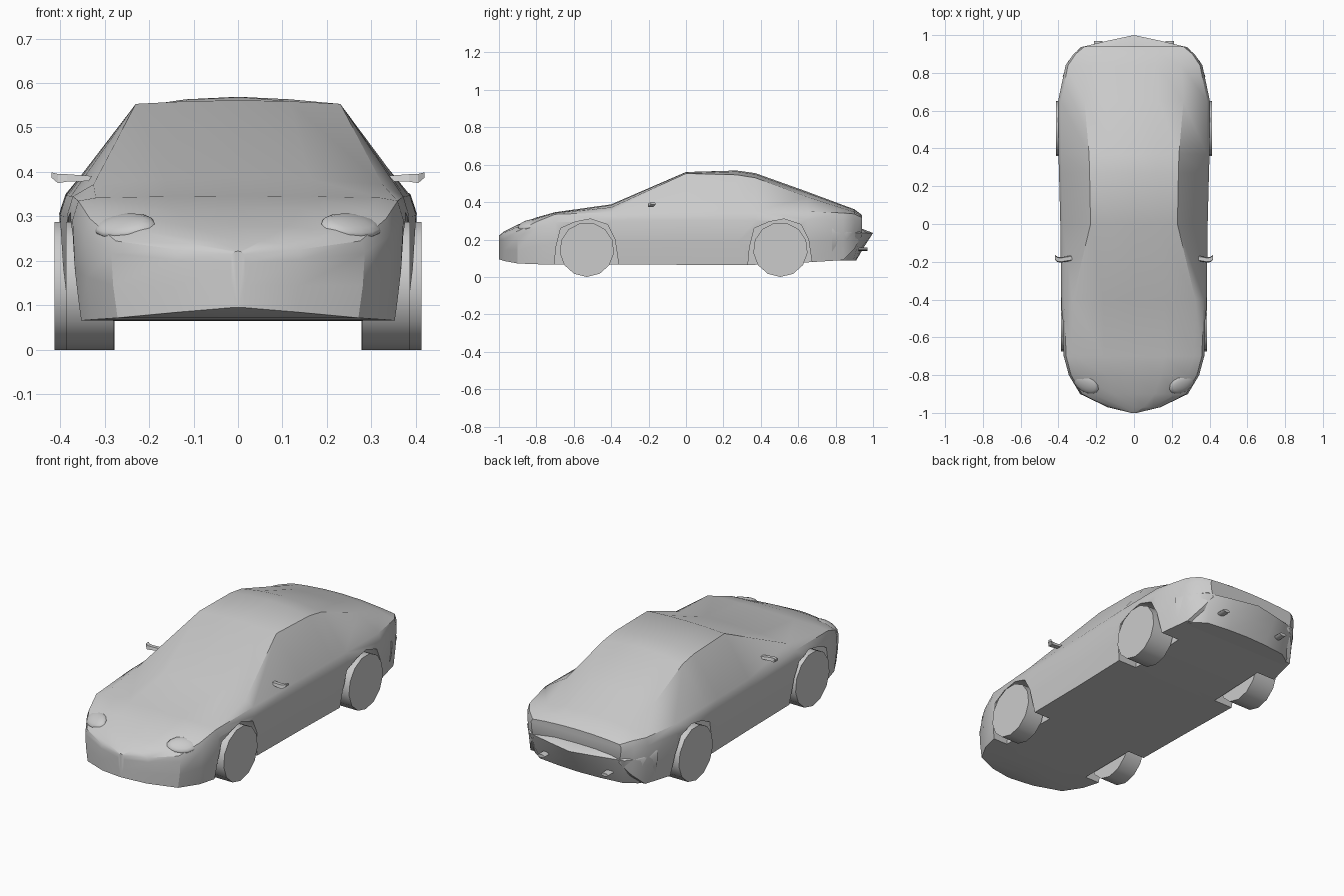
import bpy, bmesh, math
from mathutils import Matrix

if "Cube" in bpy.data.objects:
    bpy.data.objects.remove(bpy.data.objects["Cube"])


def make_object(name, bm, smooth=None):
    bmesh.ops.recalc_face_normals(bm, faces=bm.faces)
    mesh = bpy.data.meshes.new(name)
    bm.to_mesh(mesh)
    bm.free()
    ob = bpy.data.objects.new(name, mesh)
    bpy.context.collection.objects.link(ob)
    if smooth:
        shade(ob, smooth)
    return ob


def activate(ob):
    bpy.ops.object.select_all(action='DESELECT')
    ob.select_set(True)
    bpy.context.view_layer.objects.active = ob


def shade(ob, degrees):
    activate(ob)
    bpy.ops.object.shade_smooth_by_angle(angle=math.radians(degrees))


def loft(name, rings, smooth=None):
    """Skin a list of closed rings and cap both ends."""
    bm = bmesh.new()
    rows = [[bm.verts.new(p) for p in ring] for ring in rings]
    n = len(rows[0])
    for a, b in zip(rows, rows[1:]):
        for i in range(n):
            j = (i + 1) % n
            bm.faces.new((a[i], a[j], b[j], b[i]))
    bm.faces.new(rows[0])
    bm.faces.new(rows[-1])
    return make_object(name, bm, smooth)


def body_ring(y, w, zb, zs, we, ze, zc):
    """Cross-section: floor, side, shoulder, roof edge, crowned top."""
    zside = zs - 0.16 * (zs - zb)
    half = [(w * 0.95, zb), (w * 0.985, (zb + zside) / 2), (w, zside),
            (w * 0.965, zs), (we, ze), (we * 0.5, ze + (zc - ze) * 0.75)]
    pts = [(0, zb)] + half + [(0, zc)] + [(-x, z) for x, z in reversed(half)]
    return [(x, y, z) for x, z in pts]


# Body: y, half width, floor z, shoulder z, roof edge x, roof edge z, centre z
stations = [
    (-1.00, 0.015, 0.095, 0.215, 0.010, 0.219, 0.222),
    (-0.97, 0.140, 0.085, 0.225, 0.100, 0.238, 0.245),
    (-0.90, 0.285, 0.072, 0.245, 0.220, 0.268, 0.280),
    (-0.80, 0.345, 0.068, 0.295, 0.285, 0.312, 0.318),
    (-0.70, 0.372, 0.066, 0.335, 0.320, 0.342, 0.346),
    (-0.40, 0.385, 0.066, 0.345, 0.325, 0.372, 0.388),
    (0.00, 0.390, 0.065, 0.345, 0.230, 0.553, 0.561),
    (0.27, 0.397, 0.065, 0.347, 0.235, 0.546, 0.569),
    (0.37, 0.400, 0.065, 0.349, 0.238, 0.530, 0.555),
    (0.65, 0.402, 0.078, 0.350, 0.262, 0.428, 0.455),
    (0.84, 0.362, 0.090, 0.342, 0.250, 0.366, 0.384),
    (0.90, 0.320, 0.150, 0.337, 0.230, 0.348, 0.362),
    (0.94, 0.270, 0.220, 0.318, 0.190, 0.325, 0.332),
]
body = loft("car_body", [body_ring(*s) for s in stations])

# Wheel arch openings
arch = [(-0.18, 0.0), (-0.165, 0.16), (-0.14, 0.26), (-0.06, 0.295),
        (0.02, 0.310), (0.11, 0.28), (0.15, 0.20), (0.18, 0.0)]
for y in (-0.53, 0.505):
    for side in (-1, 1):
        cutter = loft("arch_cutter", [[(side * x, y + a, b) for a, b in arch]
                                      for x in (0.265, 0.6)])
        cutter.hide_render = True
        mod = body.modifiers.new("arch", 'BOOLEAN')
        mod.object = cutter
        mod.solver = 'EXACT'
        activate(body)
        bpy.ops.object.modifier_apply(modifier=mod.name)
        bpy.data.objects.remove(cutter)
shade(body, 32)

# Rear bumper: stacked plan outlines
levels = [
    (0.088, [(0.350, 0.78), (0.310, 0.85), (0.250, 0.89), (0.12, 0.905), (0, 0.91)]),
    (0.165, [(0.370, 0.78), (0.335, 0.86), (0.265, 0.92), (0.13, 0.945), (0, 0.955)]),
    (0.235, [(0.378, 0.78), (0.350, 0.86), (0.285, 0.935), (0.14, 0.97), (0, 1.0)]),
    (0.258, [(0.374, 0.78), (0.340, 0.85), (0.270, 0.915), (0.13, 0.935), (0, 0.94)]),
]
loft("rear_bumper", [[(x, y, z) for x, y in plan] +
                     [(-x, y, z) for x, y in reversed(plan[:-1])]
                     for z, plan in levels], 35)


# Wheels: inner x, outer x, centre y
def cylinder(name, x0, x1, y, z, r, sides, smooth):
    ring = [(y + r * math.sin(2 * math.pi * i / sides),
             z - r * math.cos(2 * math.pi * i / sides)) for i in range(sides)]
    return loft(name, [[(x, a, b) for a, b in ring] for x in (x0, x1)], smooth)


for side, label in ((-1, "right"), (1, "left")):
    cylinder(f"front_wheel_{label}", side * 0.28, side * 0.387, -0.53, 0.146, 0.146, 13, 40)
    cylinder(f"rear_wheel_{label}", side * 0.278, side * 0.413, 0.505, 0.146, 0.146, 13, 40)

    # Door mirrors: thin stem widening into a wedge
    mirror = [(0.318, -0.178, 0.006, 0.386), (0.385, -0.190, 0.010, 0.388),
              (0.405, -0.188, 0.012, 0.387), (0.419, -0.176, 0.007, 0.394)]
    loft(f"door_mirror_{label}", [[(side * x, y - 0.014, z - h), (side * x, y + 0.014, z - h),
                                   (side * x, y + 0.010, z + h * 0.7),
                                   (side * x, y - 0.010, z + h * 0.7)]
                                  for x, y, h, z in mirror])

    # Exhaust tips
    bm = bmesh.new()
    bmesh.ops.create_cone(bm, cap_ends=True, segments=8, radius1=0.022, radius2=0.022,
                          depth=0.08, matrix=Matrix.Translation((side * 0.19, 0.93, 0.148))
                          @ Matrix.Diagonal((1, 1, 0.4, 1))
                          @ Matrix.Rotation(math.pi / 2, 4, 'X'))
    make_object(f"exhaust_tip_{label}", bm, 40)

    # Headlights lying almost flush in the nose
    bm = bmesh.new()
    bmesh.ops.create_uvsphere(bm, u_segments=14, v_segments=8, radius=1,
                              matrix=Matrix.Translation((side * 0.255, -0.845, 0.278))
                              @ Matrix.Rotation(side * 0.55, 4, 'Z')
                              @ Matrix.Rotation(math.radians(28), 4, 'X')
                              @ Matrix.Diagonal((0.075, 0.05, 0.02, 1)))
    make_object(f"headlight_{label}", bm, 60)
